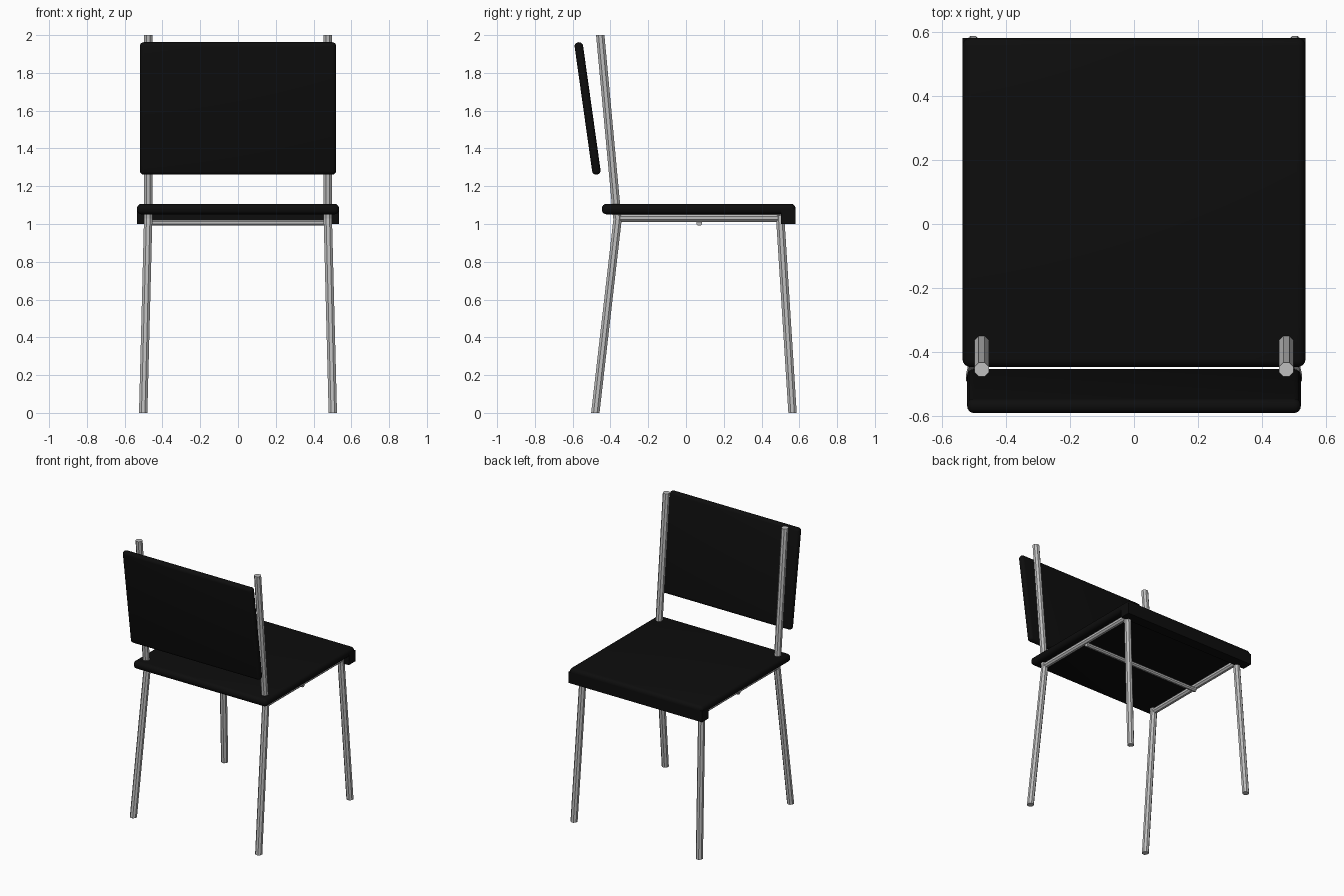
import bpy, bmesh, math
from mathutils import Vector, Matrix

if "Cube" in bpy.data.objects:
    bpy.data.objects.remove(bpy.data.objects["Cube"])


def material(name, rgb):
    m = bpy.data.materials.new(name)
    m.diffuse_color = (*rgb, 1)
    m.use_nodes = True
    m.node_tree.nodes["Principled BSDF"].inputs["Base Color"].default_value = m.diffuse_color
    return m


black = material("black upholstery", (0.004, 0.004, 0.004))
steel = material("grey steel", (0.52, 0.52, 0.52))


def finish(name, bm, mat):
    bmesh.ops.recalc_face_normals(bm, faces=bm.faces)
    me = bpy.data.meshes.new(name)
    bm.to_mesh(me)
    bm.free()
    me.materials.append(mat)
    ob = bpy.data.objects.new(name, me)
    bpy.context.collection.objects.link(ob)
    return ob


def tube(name, a, b, r, axis):
    """Octagonal tube from a to b, end caps square to the given world axis."""
    bm = bmesh.new()
    rings = []
    for p in (a, b):
        ring = []
        for i in range(8):
            t = math.radians(22.5 + 45 * i)
            c, s = r * math.cos(t), r * math.sin(t)
            off = {"x": (0, c, s), "y": (c, 0, s), "z": (c, s, 0)}[axis]
            ring.append(bm.verts.new(Vector(p) + Vector(off)))
        rings.append(ring)
    lo, hi = rings
    bm.faces.new(lo)
    bm.faces.new(hi)
    for i in range(8):
        j = (i + 1) % 8
        bm.faces.new((lo[i], lo[j], hi[j], hi[i]))
    return finish(name, bm, steel)


def box(name, centre, size, bevel=0, tilt=0):
    bm = bmesh.new()
    bmesh.ops.create_cube(bm, size=1)
    bmesh.ops.scale(bm, vec=size, verts=bm.verts)
    if bevel:
        bmesh.ops.bevel(bm, geom=bm.edges[:], offset=bevel, segments=4,
                        profile=0.5, affect='EDGES')
    bmesh.ops.transform(bm, verts=bm.verts,
                        matrix=Matrix.Translation(centre) @ Matrix.Rotation(tilt, 4, 'X'))
    ob = finish(name, bm, black)
    if bevel:
        bpy.ops.object.select_all(action='DESELECT')
        ob.select_set(True)
        bpy.context.view_layer.objects.active = ob
        bpy.ops.object.shade_smooth_by_angle(angle=math.radians(35))
    return ob


# Padded seat with a square lip on the +y edge
box("seat", (0, 0.067, 1.079), (1.07, 1.026, 0.056), 0.025)
box("seat_lip", (0, 0.542, 1.04), (1.07, 0.076, 0.08))

# Leaning backrest panel on the outside of the posts
box("backrest", (0, -0.521, 1.612), (1.04, 0.045, 0.707), 0.021, math.radians(8))

# Steel frame, both sides
for side, s in (("left", -1), ("right", 1)):
    x, foot = 0.475 * s, 0.502 * s
    tube("back_post_" + side, (x, -0.364, 1.03), (x, -0.454, 2.0), 0.024, "z")
    tube("rear_leg_" + side, (foot, -0.48, 0), (x, -0.36, 1.045), 0.024, "z")
    tube("front_leg_" + side, (foot, 0.564, 0), (x, 0.498, 1.045), 0.024, "z")
    tube("seat_rail_" + side, (x, -0.36, 1.031), (x, 0.5, 1.031), 0.021, "y")

# Cross bar under the seat
tube("cross_bar", (-0.475, 0.07, 1.006), (0.475, 0.07, 1.006), 0.016, "x")
